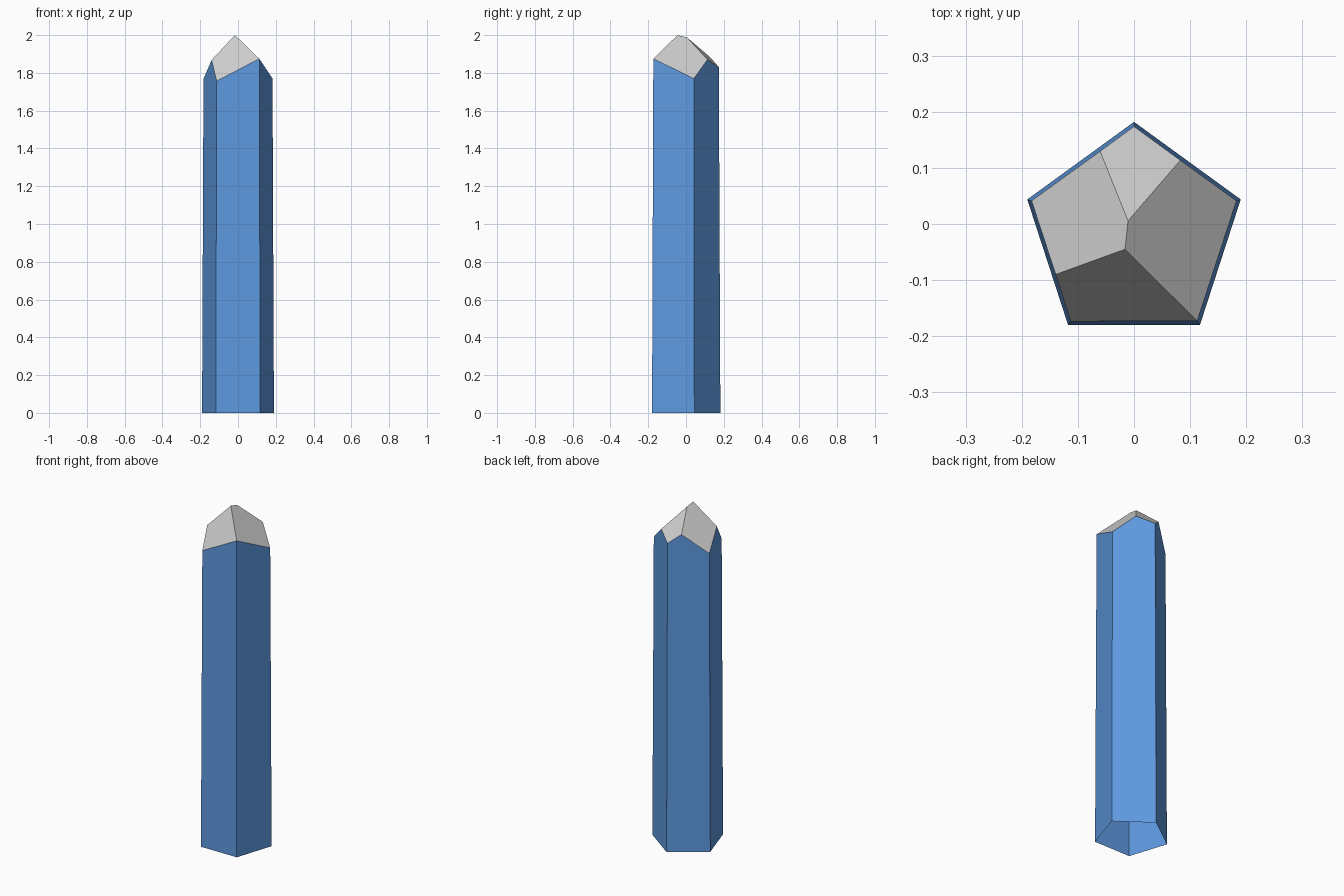
import bpy, bmesh, math
from mathutils import Vector
from mathutils.geometry import normal

if "Cube" in bpy.data.objects:
    bpy.data.objects.remove(bpy.data.objects["Cube"], do_unlink=True)


def make_material(name, color):
    mat = bpy.data.materials.new(name)
    mat.use_nodes = True
    mat.diffuse_color = color
    mat.node_tree.nodes["Principled BSDF"].inputs["Base Color"].default_value = color
    return mat


SIDES, CENTRE_Y, OVERHEIGHT = 5, -0.018, 2.6


def radius(z):
    return 0.2 - 0.0045 * z


def corner(i, z):
    """Point on corner edge i of the tapered shaft, counted from the back."""
    a = math.pi / 2 + i * math.tau / SIDES
    return Vector((radius(z) * math.cos(a), CENTRE_Y + radius(z) * math.sin(a), z))


# Tapered five-sided shaft, open underneath, taller than needed
bm = bmesh.new()
bottom = [bm.verts.new(corner(i, 0)) for i in range(SIDES)]
top = [bm.verts.new(corner(i, OVERHEIGHT)) for i in range(SIDES)]
for i in range(SIDES):
    j = (i + 1) % SIDES
    bm.faces.new((bottom[i], bottom[j], top[j], top[i]))
bm.faces.new(top)

# Four slanted facets cut the tip; each plane passes through three points
peak = Vector((-0.016, -0.045, 2.0))
back_peak = Vector((-0.01, 0.005, 1.988))
facets = [
    (peak, corner(2, 1.757), corner(3, 1.875)),                     # front
    (peak, corner(3, 1.875), corner(4, 1.77)),                      # left
    (peak, Vector((-0.14, -0.09, 1.868)), corner(1, 1.768)),        # right
    (back_peak, Vector((0.085, 0.113, 1.871)), corner(0, 1.83)),    # back
]
for points in facets:
    n = normal(points)
    if n.z < 0:
        n = -n
    cut = bmesh.ops.bisect_plane(
        bm, geom=bm.verts[:] + bm.edges[:] + bm.faces[:],
        plane_co=points[0], plane_no=n, clear_outer=True)
    edges = [e for e in cut["geom_cut"]
             if isinstance(e, bmesh.types.BMEdge) and e.is_boundary]
    bmesh.ops.edgeloop_fill(bm, edges=edges, mat_nr=1)

# Tidy tiny slivers where facets meet at a corner
bmesh.ops.remove_doubles(bm, verts=bm.verts[:], dist=0.004)
bmesh.ops.recalc_face_normals(bm, faces=bm.faces[:])
for f in bm.faces:
    f.smooth = False
    f.material_index = 1 if f.normal.z > 0.3 else 0

mesh = bpy.data.meshes.new("crystal_shaft")
bm.to_mesh(mesh)
bm.free()
mesh.materials.append(make_material("crystal blue", (0.114, 0.323, 0.75, 1)))
mesh.materials.append(make_material("tip light grey", (0.61, 0.61, 0.61, 1)))
bpy.context.collection.objects.link(bpy.data.objects.new("crystal_shaft", mesh))
